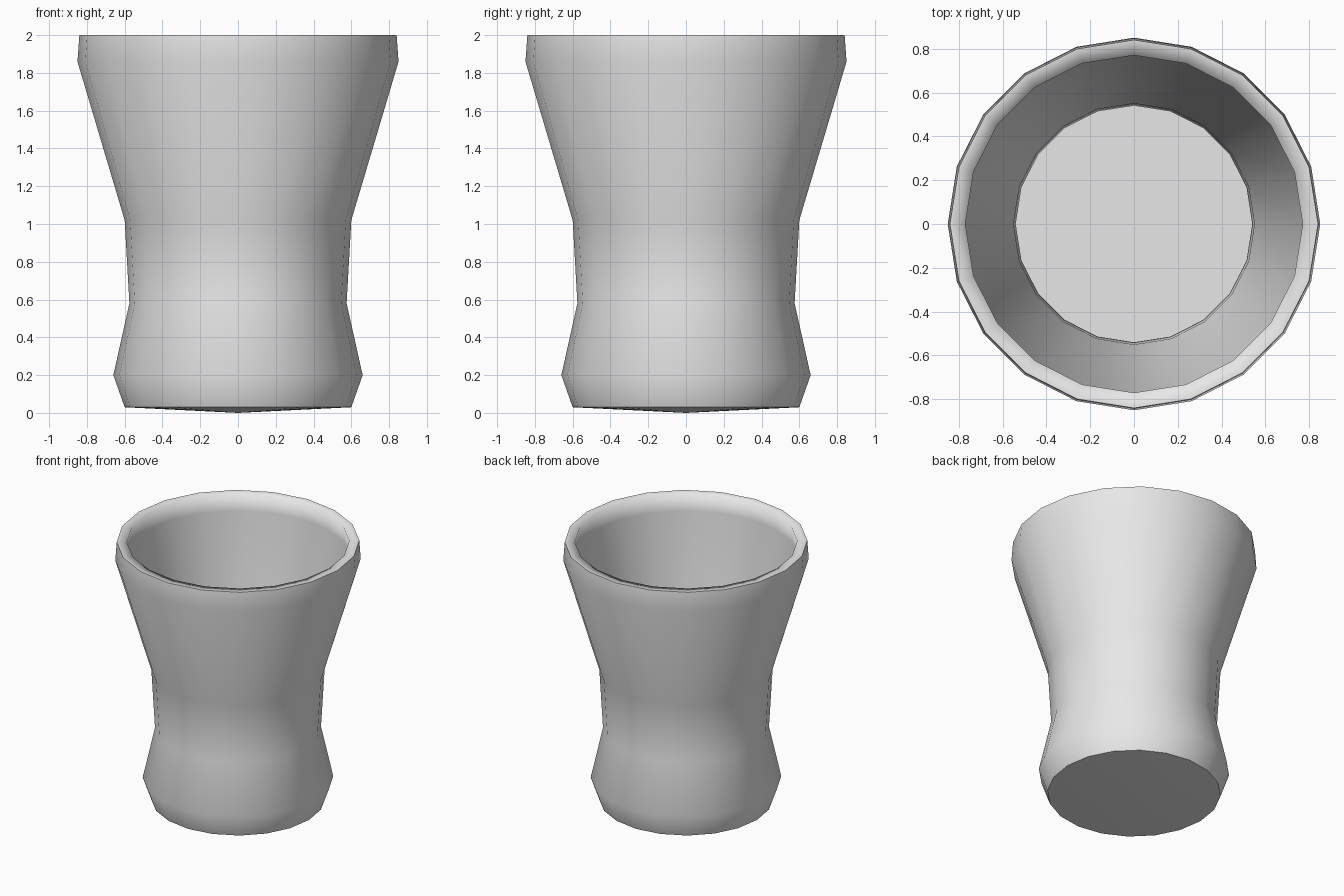
import bpy
import bmesh
from math import sin, cos, tau

cube = bpy.data.objects.get("Cube")
if cube:
    bpy.data.objects.remove(cube, do_unlink=True)

SIDES = 20

grey = bpy.data.materials.new("plain_grey")
grey.use_nodes = True
colour = (0.8, 0.8, 0.8, 1)
grey.diffuse_color = colour
grey.node_tree.nodes["Principled BSDF"].inputs["Base Color"].default_value = colour

# Wall profile as (radius, height, crease), from base up the outside, down the inside
profile = [
    (0.60, 0.03, True), (0.66, 0.20, False), (0.575, 0.58, False),
    (0.60, 1.02, False), (0.85, 1.86, False), (0.84, 2.0, True),
    (0.77, 1.997, False), (0.78, 1.87, False), (0.55, 1.02, False),
    (0.54, 0.58, False), (0.60, 0.22, False), (0.56, 0.10, True),
]

bm = bmesh.new()
rings = []
for radius, height, crease in profile:
    rings.append([bm.verts.new((radius * cos(tau * i / SIDES),
                                radius * sin(tau * i / SIDES), height))
                  for i in range(SIDES)])

# Walls and rim
for low, high in zip(rings, rings[1:]):
    for i in range(SIDES):
        j = (i + 1) % SIDES
        bm.faces.new((low[i], low[j], high[j], high[i]))

# Inner floor and shallow pointed underside
bm.faces.new(rings[-1])
tip = bm.verts.new((0, 0, 0))
for i in range(SIDES):
    bm.faces.new((rings[0][(i + 1) % SIDES], rings[0][i], tip))

for face in bm.faces:
    face.smooth = True

# Keep the base, rim and floor outlines crisp
for ring, (radius, height, crease) in zip(rings, profile):
    if crease:
        for i in range(SIDES):
            bm.edges.get((ring[i], ring[(i + 1) % SIDES])).smooth = False

bmesh.ops.recalc_face_normals(bm, faces=bm.faces)
mesh = bpy.data.meshes.new("cup")
bm.to_mesh(mesh)
bm.free()
mesh.materials.append(grey)
cup = bpy.data.objects.new("cup", mesh)
bpy.context.collection.objects.link(cup)
